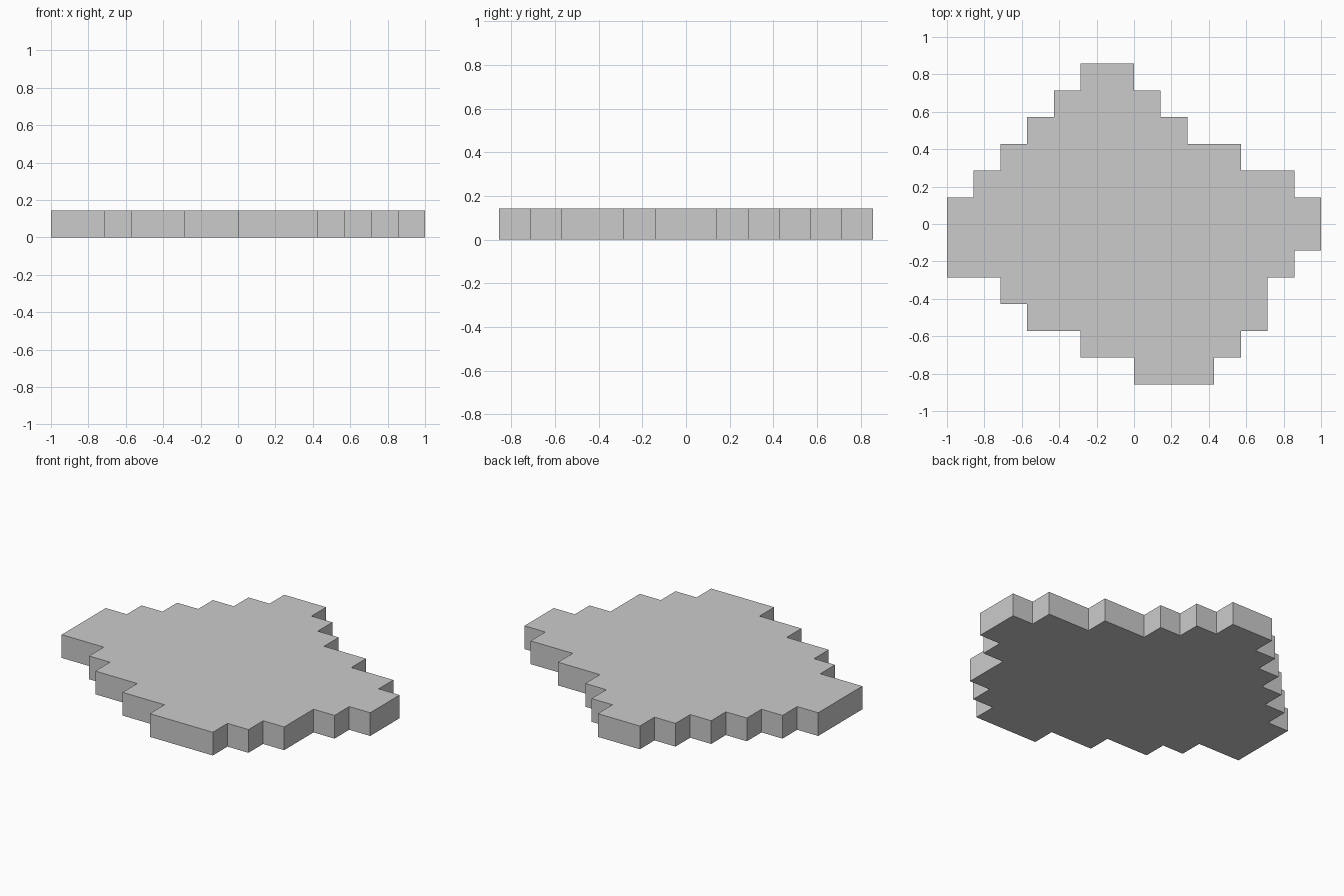
import bpy, bmesh

if "Cube" in bpy.data.objects:
    bpy.data.objects.remove(bpy.data.objects["Cube"])

U = 2 / 14          # one grid cell
TOP_Y = 6           # upper edge of the first row, in cells

# Left and right extent of each one-cell row, from back to front
rows = [(-2, 0), (-3, 1), (-4, 2), (-5, 4), (-6, 6), (-7, 7),
        (-7, 7), (-7, 6), (-5, 5), (-4, 5), (-2, 4), (0, 3)]


def side(index):
    """Stepped edge of one side, running back to front."""
    pts = []
    for i, row in enumerate(rows):
        pts += [(row[index], TOP_Y - i), (row[index], TOP_Y - i - 1)]
    return pts


# Closed counter-clockwise outline, keeping only true corners
loop = side(0) + side(1)[::-1]
loop = [p for i, p in enumerate(loop) if p != loop[i - 1]]
n = len(loop)
outline = [p for i, p in enumerate(loop)
           if not (loop[i - 1][0] == p[0] == loop[(i + 1) % n][0])]

# Stepped slab: outline extruded one cell upward
bm = bmesh.new()
base = bm.faces.new([bm.verts.new((x * U, y * U, 0)) for x, y in outline])
ext = bmesh.ops.extrude_face_region(bm, geom=[base], use_keep_orig=True)
top = [v for v in ext["geom"] if isinstance(v, bmesh.types.BMVert)]
bmesh.ops.translate(bm, verts=top, vec=(0, 0, U))
bmesh.ops.recalc_face_normals(bm, faces=bm.faces)

mesh = bpy.data.meshes.new("stepped_slab")
bm.to_mesh(mesh)
bm.free()
slab = bpy.data.objects.new("stepped_slab", mesh)
bpy.context.collection.objects.link(slab)
